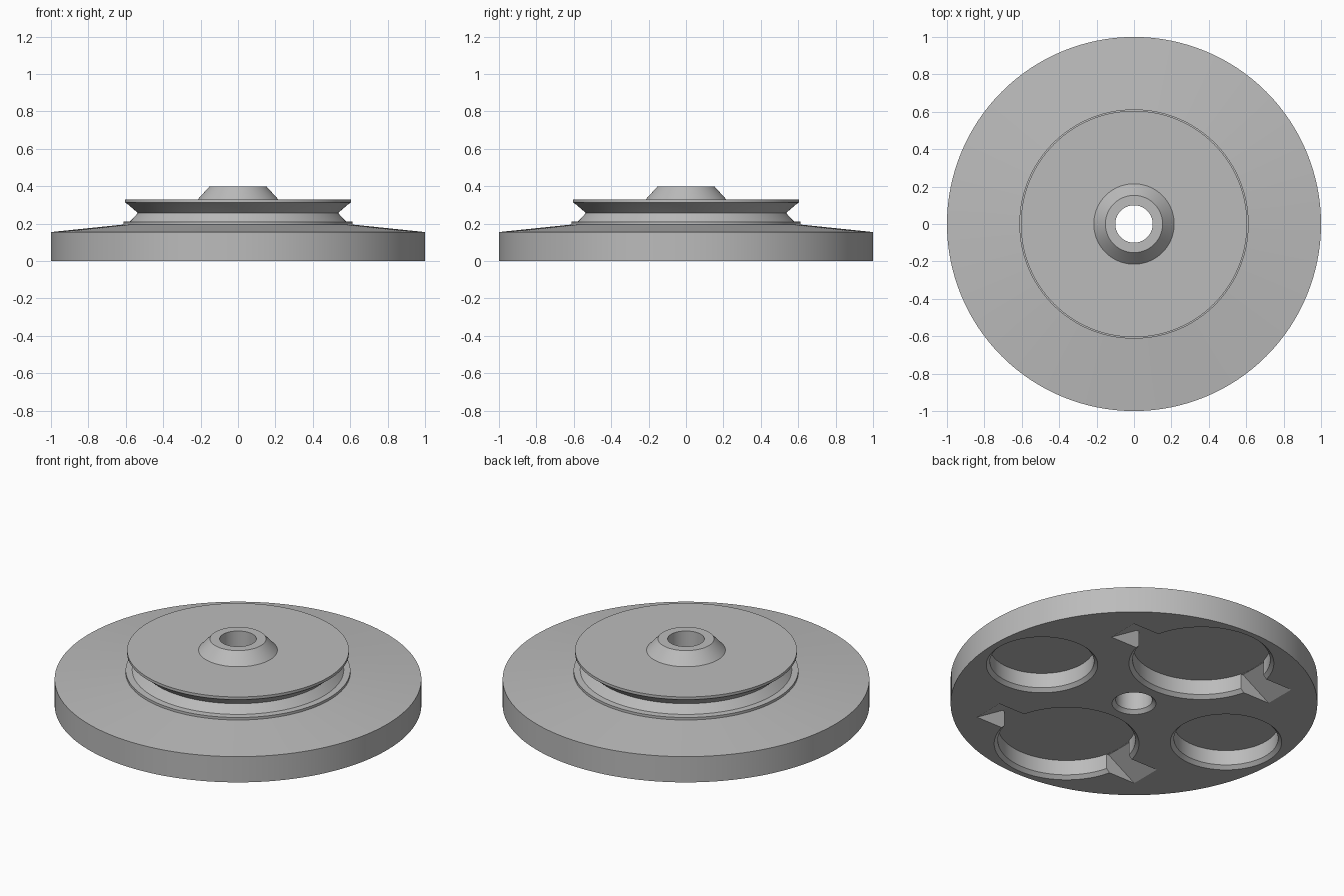
import bpy, bmesh, math
from mathutils import Matrix, Vector

cube = bpy.data.objects.get("Cube")
if cube:
    bpy.data.objects.remove(cube, do_unlink=True)

grey = bpy.data.materials.new("machined_grey")
grey.use_nodes = True
colour = (0.50, 0.50, 0.50, 1)
grey.diffuse_color = colour
grey.node_tree.nodes["Principled BSDF"].inputs["Base Color"].default_value = colour


def finish(bm, name):
    bmesh.ops.remove_doubles(bm, verts=bm.verts, dist=1e-5)
    bmesh.ops.recalc_face_normals(bm, faces=bm.faces)
    mesh = bpy.data.meshes.new(name)
    bm.to_mesh(mesh)
    bm.free()
    mesh.materials.append(grey)
    obj = bpy.data.objects.new(name, mesh)
    bpy.context.collection.objects.link(obj)
    return obj


def lathe(name, profile, centre=(0, 0), closed=False, steps=128):
    """Revolve (radius, height) points about a vertical axis."""
    bm = bmesh.new()
    pts = [bm.verts.new((r, 0, z)) for r, z in profile]
    pairs = list(zip(pts, pts[1:]))
    if closed:
        pairs.append((pts[-1], pts[0]))
    edges = [bm.edges.new(p) for p in pairs]
    bmesh.ops.spin(bm, geom=pts + edges, cent=(0, 0, 0), axis=(0, 0, 1),
                   angle=math.tau, steps=steps, use_merge=True)
    bmesh.ops.translate(bm, verts=bm.verts, vec=(*centre, 0))
    return finish(bm, name)


def pocket(name, radius, centre):
    """Round pocket cutter with a chamfered mouth."""
    c = 0.02
    return lathe(name, [(0, -c), (radius + c, -c), (radius - c, c),
                        (radius - c, DEPTH), (0, DEPTH)], centre)


def ramp_slot(name, y):
    """Slot cutter whose two ends ramp up to the underside."""
    run, tip, drop = 0.18, 0.56, 0.02
    out = tip + run * drop / DEPTH
    top = DEPTH - 0.001
    bm = bmesh.new()
    face = bm.faces.new([bm.verts.new((x, y - 0.095, z)) for x, z in
                         [(-out, -drop), (out, -drop), (tip - run, top), (run - tip, top)]])
    grown = bmesh.ops.extrude_face_region(bm, geom=[face])["geom"]
    bmesh.ops.translate(bm, vec=(0, 0.19, 0),
                        verts=[v for v in grown if isinstance(v, bmesh.types.BMVert)])
    return finish(bm, name)


DEPTH = 0.11

# Flywheel, grooved pulley, hub and bore in one turned profile
wheel = lathe("pulley_wheel", [
    (0.12, 0), (1, 0), (1, 0.155), (0.613, 0.195), (0.613, 0.21), (0.577, 0.212),
    (0.535, 0.257), (0.588, 0.302), (0.605, 0.314), (0.605, 0.33), (0.215, 0.33),
    (0.153, 0.398), (0.1, 0.398), (0.1, 0.02)], closed=True)

# Underside pockets: large pair with ramped slots, small pair on the other axis
cutters = []
for side in (1, -1):
    cutters += [pocket("large_pocket", 0.395, (0, side * 0.572)),
                ramp_slot("ramp_slot", side * 0.57),
                pocket("small_pocket", 0.304, (side * 0.655, 0))]

bpy.context.view_layer.objects.active = wheel
for cutter in cutters:
    cutter.hide_render = True
    mod = wheel.modifiers.new("cut", "BOOLEAN")
    mod.operation, mod.solver, mod.object = "DIFFERENCE", "EXACT", cutter
    bpy.ops.object.modifier_apply(modifier=mod.name)
    bpy.data.objects.remove(cutter, do_unlink=True)

# Smooth round walls, crisp machined edges
bpy.ops.object.select_all(action="DESELECT")
wheel.select_set(True)
bpy.ops.object.shade_smooth_by_angle(angle=math.radians(25))
# Keep the shallow cone separate from the flat faces
for face in wheel.data.polygons:
    if abs(face.normal.z) > 0.999:
        face.use_smooth = False
